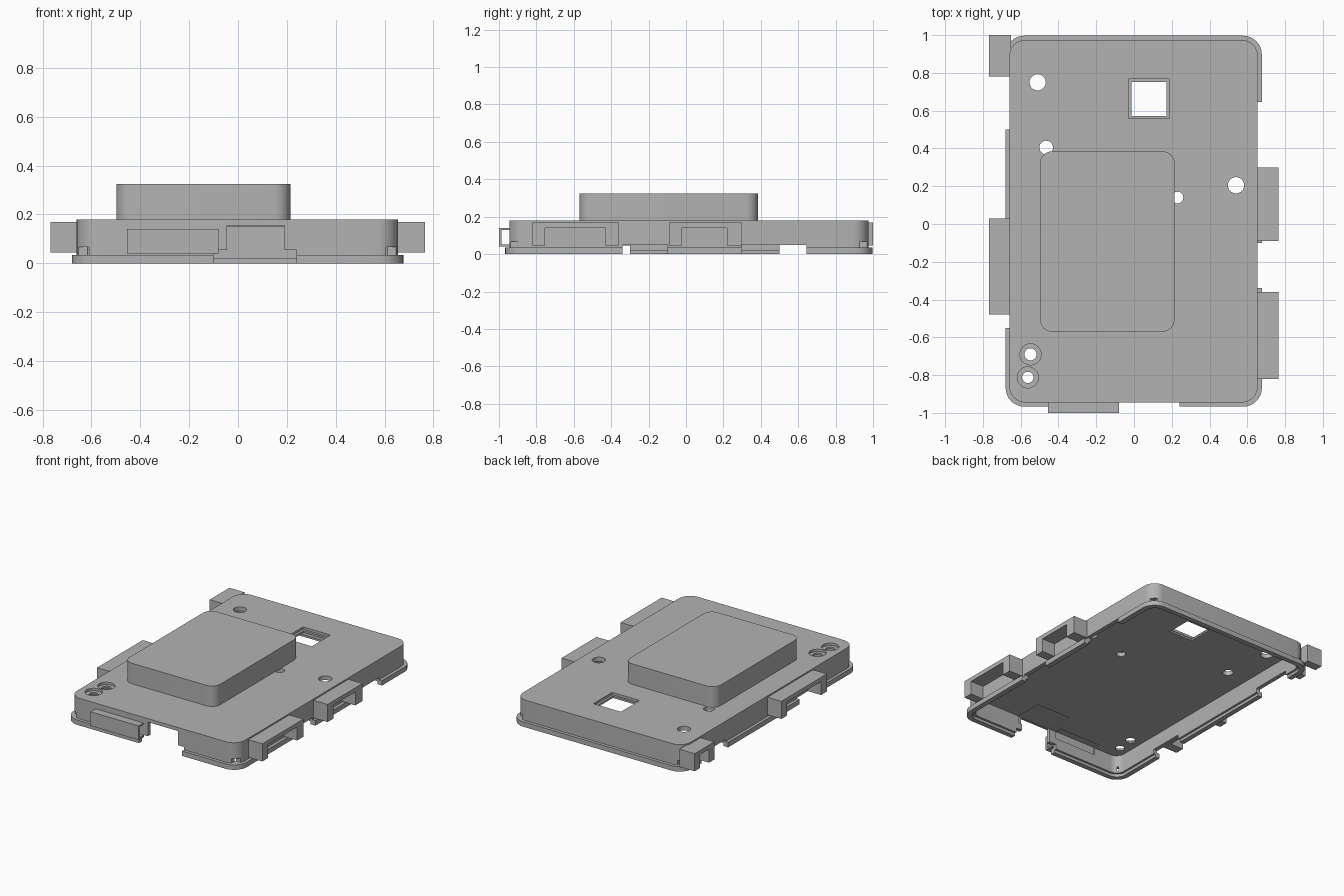
import bpy, bmesh, math

if "Cube" in bpy.data.objects:
    bpy.data.objects.remove(bpy.data.objects["Cube"])

grey = bpy.data.materials.new("plain grey")
grey.diffuse_color = (0.45, 0.45, 0.45, 1)
grey.use_nodes = True
grey.node_tree.nodes["Principled BSDF"].inputs["Base Color"].default_value = grey.diffuse_color


def new_object(name, bm):
    bmesh.ops.recalc_face_normals(bm, faces=bm.faces)
    me = bpy.data.meshes.new(name)
    bm.to_mesh(me)
    bm.free()
    ob = bpy.data.objects.new(name, me)
    me.materials.append(grey)
    bpy.context.collection.objects.link(ob)
    return ob


def prism(name, pts, z0, z1):
    bm = bmesh.new()
    f = bm.faces.new([bm.verts.new((x, y, z0)) for x, y in pts])
    up = bmesh.ops.extrude_face_region(bm, geom=[f])["geom"]
    bmesh.ops.translate(bm, vec=(0, 0, z1 - z0),
                        verts=[v for v in up if isinstance(v, bmesh.types.BMVert)])
    return new_object(name, bm)


def rounded(name, x0, x1, y0, y1, z0, z1, r, n=8):
    pts = []
    corners = [(x1 - r, y1 - r), (x0 + r, y1 - r), (x0 + r, y0 + r), (x1 - r, y0 + r)]
    for q, (cx, cy) in enumerate(corners):
        for i in range(n + 1):
            a = (q + i / n) * math.pi / 2
            pts.append((cx + r * math.cos(a), cy + r * math.sin(a)))
    return prism(name, pts, z0, z1)


def box(name, x0, x1, y0, y1, z0, z1):
    return prism(name, [(x0, y0), (x1, y0), (x1, y1), (x0, y1)], z0, z1)


def cylinder(name, x, y, r, z0, z1, n=32):
    return prism(name, [(x + r * math.cos(2 * math.pi * i / n),
                         y + r * math.sin(2 * math.pi * i / n)) for i in range(n)], z0, z1)


def cut(ob, cutters):
    for c in cutters:
        m = ob.modifiers.new("cut", 'BOOLEAN')
        m.operation, m.solver, m.object = 'DIFFERENCE', 'EXACT', c
    dg = bpy.context.evaluated_depsgraph_get()
    me = bpy.data.meshes.new_from_object(ob.evaluated_get(dg))
    ob.modifiers.clear()
    ob.data = me
    for c in cutters:
        bpy.data.objects.remove(c)


# hollow case shell, open underneath
shell = rounded("case_shell", -0.66, 0.655, -0.945, 0.975, 0.02, 0.18, 0.085)
cuts = [rounded("cavity", -0.63, 0.625, -0.917, 0.947, -0.1, 0.15, 0.06)]
# round through holes
for x, y, r in [(-0.51, 0.75, 0.043), (-0.465, 0.405, 0.036), (0.23, 0.14, 0.031),
                (0.54, 0.205, 0.043), (-0.548, -0.69, 0.032), (-0.562, -0.812, 0.03)]:
    cuts.append(cylinder("hole", x, y, r, 0.1, 0.3))
# button recesses
for x, y in [(-0.548, -0.69), (-0.562, -0.812)]:
    cuts.append(cylinder("recess", x, y, 0.056, 0.163, 0.3))
# stepped square window
cuts += [box("window", -0.012, 0.172, 0.573, 0.752, 0.1, 0.3),
         box("window_step", -0.028, 0.188, 0.558, 0.768, 0.163, 0.3)]
# front port opening and shallow pockets in the ceiling
cuts += [box("port", -0.045, 0.19, -1.1, -0.9, -0.1, 0.155),
         box("pocket_a", -0.045, 0.22, -0.93, -0.72, 0.1, 0.157),
         box("pocket_b", -0.43, -0.1, -0.925, -0.87, 0.1, 0.157)]
# clip slots at the four corners
for x0, x1 in [(-0.8, -0.61), (0.605, 0.8)]:
    for y0, y1 in [(-1.1, -0.895), (0.93, 1.1)]:
        cuts.append(box("corner_slot", x0, x1, y0, y1, 0.035, 0.067))


# gaps in the bottom edge, shared by the shell and the rim
def edge_gaps():
    gaps = [box("gap", 0.6, 0.8, a, b, -0.1, 0.05) for a, b in [(-0.34, -0.1), (0.3, 0.645)]]
    gaps += [box("gap", -0.8, -0.6, a, b, -0.1, 0.05) for a, b in [(-0.55, -0.3), (0.5, 0.8)]]
    return gaps + [box("gap", -0.1, 0.24, -1.1, -0.9, -0.1, 0.055)]


cut(shell, cuts + edge_gaps())

# bottom rim around the case
rim = rounded("bottom_rim", -0.68, 0.677, -0.967, 0.997, 0, 0.035, 0.1)
cut(rim, [rounded("rim_inside", -0.645, 0.64, -0.932, 0.962, -0.1, 0.1, 0.07)] + edge_gaps())

# raised block on the lid
block = rounded("raised_block", -0.498, 0.215, -0.57, 0.385, 0.178, 0.325, 0.065)


# port hoods: arches open outward and downward
def hood(name, side, y0, y1, o0, o1, top=0.14):
    xi, xo = (0.645, 0.765) if side > 0 else (-0.768, -0.65)
    h = box(name, xi, xo, y0, y1, 0.045, 0.17)
    c0, c1 = (0.66, 0.9) if side > 0 else (-0.9, -0.665)
    cut(h, [box("hood_opening", c0, c1, o0, o1, 0, top)])


hood("right_front_hood", 1, -0.82, -0.36, -0.755, -0.43)
hood("right_middle_hood", 1, -0.09, 0.3, -0.025, 0.22)
hood("left_middle_hood", -1, -0.48, 0.03, -0.415, -0.035)
hood("left_back_hood", -1, 0.78, 1.0, 0.84, 0.94)

# front sleeve, open at both ends
sleeve = box("front_sleeve", -0.455, -0.08, -1.0, -0.935, 0.04, 0.14)
cut(sleeve, [box("sleeve_opening", -0.6, 0.1, -0.987, -0.945, 0.052, 0.128)])

# smooth the rounded corners, keep edges sharp
bpy.ops.object.select_all(action='DESELECT')
for ob in (shell, rim, block):
    ob.select_set(True)
bpy.context.view_layer.objects.active = shell
bpy.ops.object.shade_smooth_by_angle(angle=math.radians(30))
